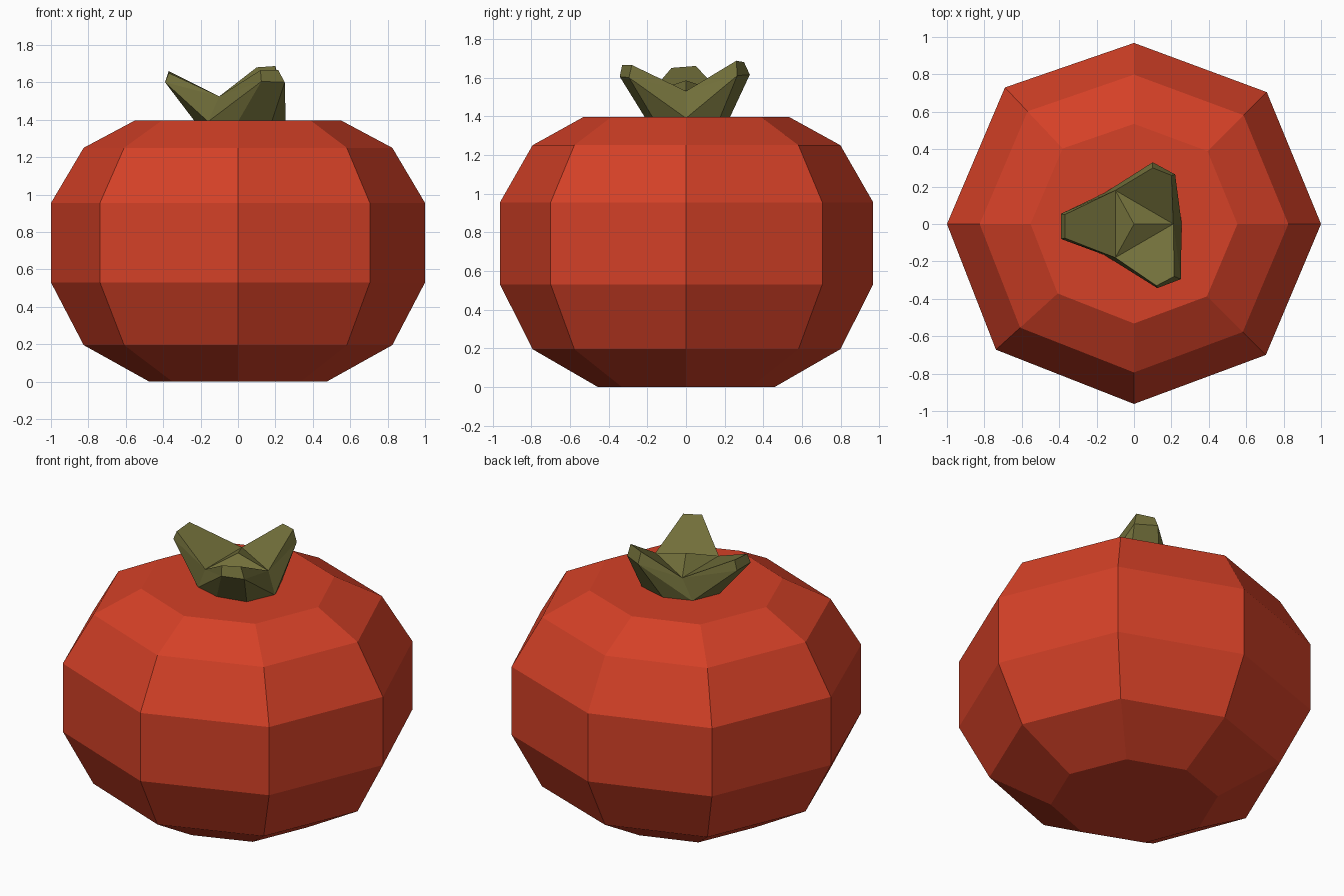
import bpy, bmesh

if "Cube" in bpy.data.objects:
    bpy.data.objects.remove(bpy.data.objects["Cube"])


def material(name, color):
    m = bpy.data.materials.new(name)
    m.diffuse_color = (*color, 1)
    m.use_nodes = True
    m.node_tree.nodes["Principled BSDF"].inputs["Base Color"].default_value = m.diffuse_color
    return m


def mesh_object(name, bm, mat):
    bmesh.ops.recalc_face_normals(bm, faces=bm.faces)
    me = bpy.data.meshes.new(name)
    bm.to_mesh(me)
    bm.free()
    me.materials.append(mat)
    ob = bpy.data.objects.new(name, me)
    bpy.context.collection.objects.link(ob)
    return ob


red = material("fruit red", (0.66, 0.052, 0.020))
green = material("stem olive", (0.168, 0.160, 0.043))

# Body: a slightly uneven octagon lofted through a height profile
outline = [(1, 0), (0.71, 0.705), (0, 0.968), (-0.69, 0.73),
           (-1, 0), (-0.738, -0.672), (0, -0.962), (0.705, -0.70)]
profile = [(0.475, 0), (0.825, 0.195), (1, 0.53), (1, 0.955), (0.825, 1.25), (0.553, 1.395)]
bm = bmesh.new()
rings = [[bm.verts.new((x * r, y * r, z)) for x, y in outline] for r, z in profile]
for a, b in zip(rings, rings[1:]):
    for i in range(8):
        j = (i + 1) % 8
        bm.faces.new((a[i], a[j], b[j], b[i]))
bm.faces.new(rings[0][::-1])
bm.faces.new(rings[-1])
mesh_object("fruit_body", bm, red)

# Stem: octagonal foot, three valleys, three flared lobes and a raised centre
bm = bmesh.new()
V = lambda *p: bm.verts.new(p)
F = lambda *v: bm.faces.new(v)
foot = [V(x, y, 1.39) for x, y in
        [(0.255, 0), (0.18, 0.175), (0, 0.225), (-0.16, 0.165),
         (-0.23, 0), (-0.16, -0.165), (0, -0.21), (0.18, -0.17)]]
valley = [V(0.21, 0, 1.53), V(-0.1, 0.18, 1.525), V(-0.1, -0.18, 1.525)]
centre = V(0, 0, 1.585)
valley_foot = [0, 3, 5]
lobe_feet = [(1, 2), (4, 4), (6, 7)]
# upper pair then lower pair of tip corners, counter-clockwise
tips = [[(0.20, 0.26, 1.687), (0.10, 0.30, 1.68), (0.22, 0.265, 1.61), (0.10, 0.33, 1.615)],
        [(-0.37, 0.05, 1.66), (-0.37, -0.075, 1.65), (-0.39, 0.055, 1.60), (-0.39, -0.08, 1.60)],
        [(0.12, -0.33, 1.665), (0.215, -0.28, 1.665), (0.125, -0.343, 1.605), (0.25, -0.295, 1.60)]]
for i in range(3):
    j = (i + 1) % 3
    u0, u1, l0, l1 = [V(*p) for p in tips[i]]
    v0, v1 = valley[i], valley[j]
    b0, b1 = foot[valley_foot[i]], foot[valley_foot[j]]
    f0, f1 = (foot[k] for k in lobe_feet[i])
    F(centre, v0, v1)
    F(v0, u0, u1, v1)          # inner slope
    F(u0, l0, l1, u1)          # tip end
    F(v0, l0, u0)              # sides
    F(v0, b0, l0)
    F(b0, f0, l0)
    F(v1, u1, l1)
    F(v1, l1, b1)
    F(b1, l1, f1)
    F(*([l0, f0, l1] if f0 == f1 else [l0, f0, f1, l1]))  # outer face
F(*foot[::-1])
mesh_object("stem", bm, green)
